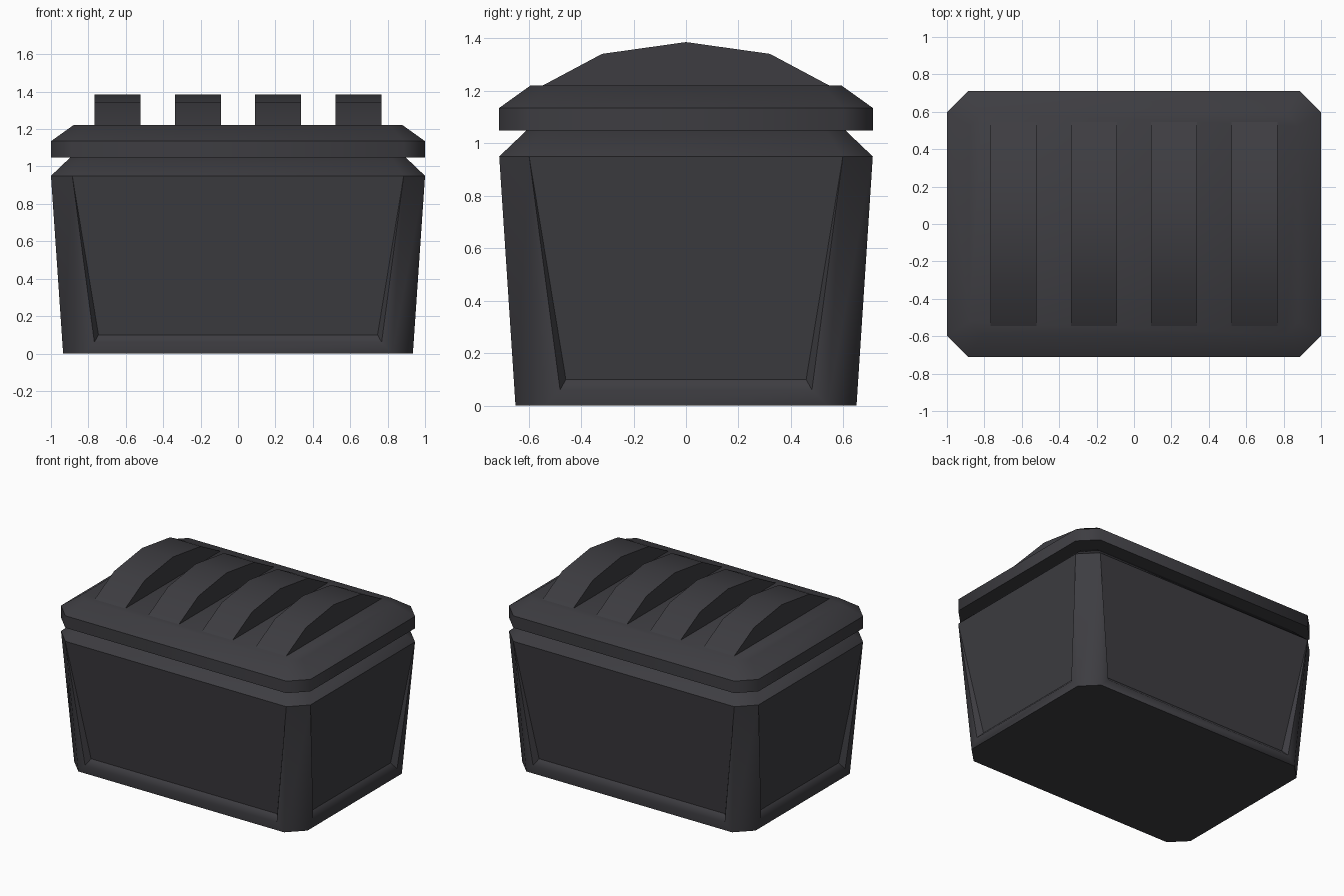
import bpy, bmesh, math
from mathutils import Vector

if "Cube" in bpy.data.objects:
    bpy.data.objects.remove(bpy.data.objects["Cube"])

charcoal = bpy.data.materials.new("charcoal plastic")
charcoal.diffuse_color = (0.047, 0.046, 0.053, 1)
charcoal.use_nodes = True
charcoal.node_tree.nodes["Principled BSDF"].inputs["Base Color"].default_value = charcoal.diffuse_color


def ring(bm, hx, hy, c, z):
    """Rectangle with chamfered corners; even edges are the front, right, back, left sides."""
    pts = [(-hx + c, -hy), (hx - c, -hy), (hx, -hy + c), (hx, hy - c),
           (hx - c, hy), (-hx + c, hy), (-hx, hy - c), (-hx, -hy + c)]
    return [bm.verts.new((x, y, z)) for x, y in pts]


def bridge(bm, lo, hi):
    for i in range(8):
        j = (i + 1) % 8
        bm.faces.new((lo[i], lo[j], hi[j], hi[i]))


def finish(bm, name, angle):
    bmesh.ops.recalc_face_normals(bm, faces=bm.faces)
    mesh = bpy.data.meshes.new(name)
    bm.to_mesh(mesh)
    bm.free()
    ob = bpy.data.objects.new(name, mesh)
    bpy.context.collection.objects.link(ob)
    mesh.materials.append(charcoal)
    bpy.ops.object.select_all(action='DESELECT')
    ob.select_set(True)
    bpy.context.view_layer.objects.active = ob
    bpy.ops.object.shade_smooth_by_angle(angle=math.radians(angle))
    return ob


def panel_side(bm, a, b, B, A):
    """Tapered side with a panel that sinks in toward the bottom."""
    mid_lo, mid_hi = (a.co + b.co) / 2, (A.co + B.co) / 2
    tangent = (B.co - A.co).normalized()
    inward = Vector((-mid_lo.x, -mid_lo.y, 0)).normalized()
    half = (B.co - A.co).length / 2

    def pair(z, w, depth):
        m = mid_lo.lerp(mid_hi, z / mid_hi.z) + inward * depth
        return bm.verts.new(m - tangent * w), bm.verts.new(m + tangent * w)

    oa, ob = pair(0.06, half - 0.118, 0)
    ia, ib = pair(0.10, half - 0.14, 0.04)
    for f in ((A, a, oa), (a, b, ob, oa), (b, B, ob),
              (A, oa, ia), (oa, ob, ib, ia), (ob, B, ib), (A, ia, ib, B)):
        bm.faces.new(f)


# body
bm = bmesh.new()
base = ring(bm, 0.935, 0.65, 0.11, 0)
rim = ring(bm, 1.0, 0.712, 0.114, 0.95)
neck = ring(bm, 0.895, 0.607, 0.075, 1.05)
for i in range(8):
    j = (i + 1) % 8
    quad = (base[i], base[j], rim[j], rim[i])
    if i % 2 == 0:
        panel_side(bm, *quad)
    else:
        bm.faces.new(quad)
bridge(bm, rim, neck)
bm.faces.new(base)
bm.faces.new(neck)
finish(bm, "box_body", 47)

# lid
bm = bmesh.new()
low = ring(bm, 1.0, 0.712, 0.114, 1.048)
edge = ring(bm, 1.0, 0.712, 0.114, 1.135)
top = ring(bm, 0.88, 0.592, 0.07, 1.221)
bridge(bm, low, edge)
bridge(bm, edge, top)
bm.faces.new(low)
bm.faces.new(top)
finish(bm, "lid", 47)

# arched ribs across the lid
profile = [(-0.545, 1.221), (-0.32, 1.341), (0, 1.386), (0.32, 1.341), (0.545, 1.221)]
for n, x in enumerate((-0.645, -0.215, 0.215, 0.645)):
    bm = bmesh.new()
    left = [bm.verts.new((x - 0.123, y, z)) for y, z in profile]
    right = [bm.verts.new((x + 0.123, y, z)) for y, z in profile]
    bm.faces.new(left)
    bm.faces.new(right)
    for i in range(4):
        bm.faces.new((left[i], left[i + 1], right[i + 1], right[i]))
    bm.faces.new((left[0], left[4], right[4], right[0]))
    finish(bm, f"lid_rib_{n + 1}", 30)
